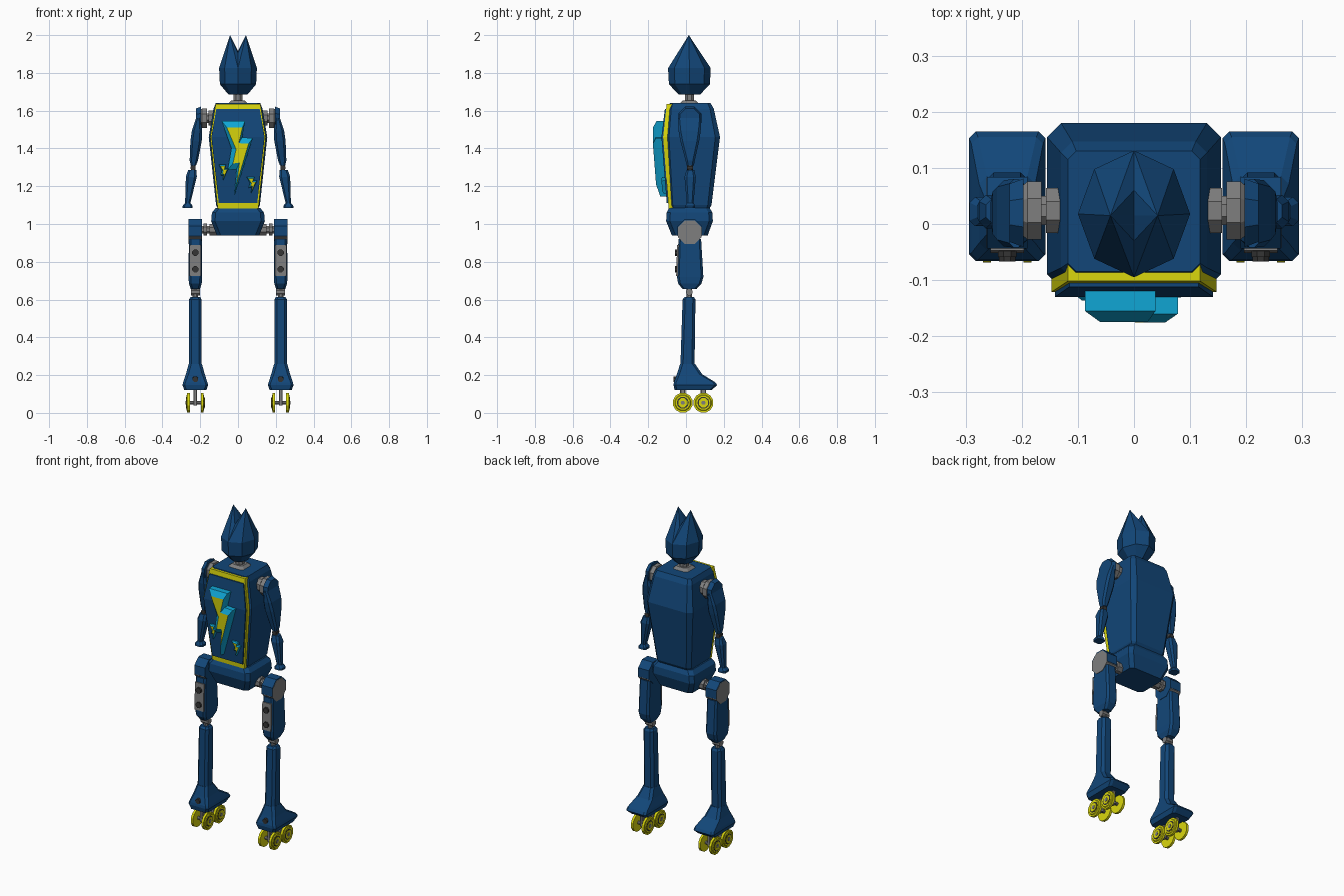
import bpy, bmesh
from math import pi, cos, sin
from mathutils import Vector, Matrix


def material(name, col):
    m = bpy.data.materials.new(name)
    m.diffuse_color = (*col, 1)
    return m


NAVY = material("navy blue", (0.006, 0.062, 0.19))
CYAN = material("bright cyan", (0.005, 0.38, 0.66))
YELLOW = material("yellow", (0.70, 0.68, 0.004))
GREY = material("joint grey", (0.21, 0.21, 0.21))
DARK = material("dark bolt", (0.035, 0.035, 0.035))


def finish(name, bm, *mats):
    bmesh.ops.recalc_face_normals(bm, faces=bm.faces)
    me = bpy.data.meshes.new(name)
    bm.to_mesh(me)
    bm.free()
    for m in mats:
        me.materials.append(m)
    ob = bpy.data.objects.new(name, me)
    bpy.context.collection.objects.link(ob)
    return ob


def loft(name, rings, *mats, cap_index=0):
    """Skin a stack of equal-length rings and cap both ends."""
    bm = bmesh.new()
    vs = [[bm.verts.new(p) for p in r] for r in rings]
    n = len(vs[0])
    for a, b in zip(vs, vs[1:]):
        for i in range(n):
            j = (i + 1) % n
            bm.faces.new((a[i], a[j], b[j], b[i]))
    bm.faces.new(vs[0])
    bm.faces.new(vs[-1]).material_index = cap_index
    return finish(name, bm, *mats)


def rect(z, x0, x1, y0, y1, c):
    """Horizontal rectangle with cut corners."""
    return [(x0 + c, y0, z), (x1 - c, y0, z), (x1, y0 + c, z), (x1, y1 - c, z),
            (x1 - c, y1, z), (x0 + c, y1, z), (x0, y1 - c, z), (x0, y0 + c, z)]


def block(name, secs, mat, s=1):
    """Loft of cut-corner rectangles, mirrored in x by s."""
    return loft(name, [[(s * x, y, z) for x, y, z in rect(*q)] for q in secs], mat)


def cyl(name, p, q, r, mat, sides=8, r2=None):
    """Cylinder or cone from p to q."""
    p, q = Vector(p), Vector(q)
    bm = bmesh.new()
    rot = (q - p).to_track_quat('Z', 'Y').to_matrix().to_4x4()
    bmesh.ops.create_cone(bm, cap_ends=True, segments=sides, radius1=r,
                          radius2=r if r2 is None else r2, depth=(q - p).length,
                          matrix=Matrix.Translation((p + q) / 2) @ rot @ Matrix.Rotation(pi / sides, 4, 'Z'))
    return finish(name, bm, mat)


# Head: octagonal bowl with two pointed ears
def head_ring(z, k):
    return [(0.1 * k * cos(i * pi / 4), 0.018 + 0.113 * k * sin(i * pi / 4), z) for i in range(8)]


loft("head", [head_ring(1.685, 0.5), head_ring(1.74, 0.96), head_ring(1.825, 1)], NAVY)
for s, side in ((1, "right"), (-1, "left")):
    bm = bmesh.new()
    pts = [p for p in head_ring(1.825, 1) if p[0] * s > -0.001]
    pts += [(0, -0.03, 1.905), (0, 0.06, 1.905), (0, 0.015, 1.915), (s * 0.042, 0.015, 2.0)]
    for p in pts:
        bm.verts.new(p)
    bmesh.ops.convex_hull(bm, input=bm.verts)
    finish("ear_" + side, bm, NAVY)

# Neck
cyl("neck", (0, 0.018, 1.63), (0, 0.018, 1.70), 0.026, GREY)
block("neck_base", [(1.63, -0.06, 0.06, -0.04, 0.075, 0.015),
                    (1.655, -0.035, 0.035, -0.015, 0.05, 0.012)], GREY)

# Torso, with a yellow frame and navy panel on its front
block("torso", [(1.075, -0.105, 0.105, -0.08, 0.12, 0.015),
                (1.10, -0.116, 0.116, -0.09, 0.135, 0.02),
                (1.46, -0.155, 0.155, -0.115, 0.18, 0.025),
                (1.61, -0.13, 0.13, -0.098, 0.147, 0.02),
                (1.64, -0.118, 0.118, -0.085, 0.13, 0.015)], NAVY)


def panel(name, outline, depth, mat):
    full = [(x, y, z) for x, y, z in outline] + [(-x, y, z) for x, y, z in reversed(outline)]
    bm = bmesh.new()
    n = len(outline)
    rows = [[bm.verts.new((k * x, y + d, z)) for k in (-1, 1) for d in (0, depth)] for x, y, z in outline]
    for a, b in zip(rows, rows[1:]):
        for i, j in ((0, 2), (2, 3), (3, 1), (1, 0)):
            bm.faces.new((a[i], a[j], b[j], b[i]))
    for r in (rows[0], rows[-1]):
        bm.faces.new((r[0], r[2], r[3], r[1]))
    return finish(name, bm, mat)


panel("chest_frame", [(0.108, -0.092, 1.083), (0.147, -0.121, 1.46), (0.118, -0.102, 1.636)], 0.03, YELLOW)
panel("chest_panel", [(0.102, -0.102, 1.112), (0.141, -0.130, 1.46), (0.115, -0.112, 1.608)], 0.03, NAVY)

# Lightning emblems: bevelled cyan plate with a yellow face
OUTER = [(-.087, 1.545), (.038, 1.545), (.022, 1.458), (.078, 1.455),
         (-.02, 1.145), (-.008, 1.29), (-.055, 1.285), (-.035, 1.40)]
INNER = [(-.06, 1.512), (.024, 1.512), (.004, 1.428), (.056, 1.425),
         (-.008, 1.21), (.008, 1.325), (-.027, 1.32), (-.01, 1.395)]


def emblem(name, cx, cz, kx, kz, thick):
    def ring(pts, t):
        out = []
        for x, z in pts:
            x, z = cx + x * kx, cz + (z - 1.345) * kz
            surf = -0.128 + (max(0, 1.46 - z) * 0.078 + max(0, z - 1.46) * 0.06)
            out.append((x, surf - t, z))
        return out
    loft(name, [ring(OUTER, -0.01), ring(OUTER, thick * 0.65), ring(INNER, thick)], CYAN, YELLOW, cap_index=1)


emblem("large_bolt", 0, 1.345, 1, 1, 0.05)
emblem("small_bolt_left", -0.075, 1.27, 0.3, 0.22, 0.02)
emblem("small_bolt_right", 0.075, 1.205, 0.34, 0.22, 0.02)

# Pelvis
block("pelvis", [(0.94, -0.112, 0.112, -0.075, 0.115, 0.02),
                 (1.015, -0.142, 0.142, -0.105, 0.142, 0.02),
                 (1.06, -0.138, 0.138, -0.103, 0.140, 0.02),
                 (1.085, -0.118, 0.118, -0.09, 0.125, 0.02)], NAVY)

LX, CY = 0.226, 0.02   # leg centre in x, limb centre in y
for s, side in ((1, "right"), (-1, "left")):
    def xcyl(name, x0, x1, y, z, r, mat, sides=8, r2=None):
        return cyl(name + "_" + side, (s * x0, y, z), (s * x1, y, z), r, mat, sides, r2)

    # Shoulder joint
    xcyl("shoulder_socket", 0.12, 0.157, 0.024, 1.56, 0.043, GREY)
    xcyl("shoulder_axle", 0.15, 0.17, 0.024, 1.56, 0.028, GREY)
    xcyl("shoulder_disc", 0.165, 0.19, 0.024, 1.56, 0.056, GREY)
    xcyl("shoulder_cone", 0.19, 0.205, 0.024, 1.56, 0.056, GREY, 8, 0.042)

    # Upper arm: rounded shoulder cap and tapering arm
    xcyl("shoulder_cap", 0.197, 0.222, CY, 1.56, 0.066, NAVY, 8, 0.056)
    block("upper_arm_" + side, [(1.31, 0.222, 0.250, 0.003, 0.042, 0.008),
                                (1.335, 0.212, 0.256, -0.002, 0.046, 0.01),
                                (1.44, 0.192, 0.252, -0.030, 0.070, 0.012),
                                (1.495, 0.190, 0.244, -0.040, 0.078, 0.012),
                                (1.56, 0.198, 0.222, -0.042, 0.080, 0.008)], NAVY, s)
    cyl("elbow_" + side, (s * 0.238, 0.022, 1.275), (s * 0.236, 0.022, 1.32), 0.013, GREY)
    cyl("elbow_pin_" + side, (s * 0.238, 0.006, 1.298), (s * 0.238, 0.038, 1.298), 0.015, DARK)

    # Forearm with flared cuff
    block("forearm_" + side, [(1.085, 0.240, 0.293, -0.004, 0.048, 0.01),
                              (1.096, 0.240, 0.293, -0.004, 0.048, 0.01),
                              (1.112, 0.252, 0.280, 0.004, 0.040, 0.008),
                              (1.25, 0.218, 0.276, -0.008, 0.052, 0.012),
                              (1.285, 0.220, 0.264, 0.002, 0.044, 0.01)], NAVY, s)

    # Hip joint
    xcyl("hip_socket", 0.10, 0.150, CY, 0.97, 0.032, GREY)
    xcyl("hip_axle", 0.14, 0.20, CY, 0.97, 0.022, GREY)
    xcyl("hip_disc", 0.165, 0.182, CY, 0.97, 0.034, GREY)
    xcyl("hip_cap", LX - 0.036, LX + 0.036, CY, 0.962, 0.069, NAVY)
    xcyl("hip_rim", LX - 0.033, LX + 0.037, CY, 0.956, 0.068, GREY)

    # Thigh with bolted front plate
    block("thigh_" + side, [(0.655, LX - 0.024, LX + 0.024, -0.018, 0.055, 0.010),
                            (0.685, LX - 0.034, LX + 0.034, -0.042, 0.082, 0.012),
                            (0.72, LX - 0.036, LX + 0.036, -0.048, 0.092, 0.012),
                            (0.92, LX - 0.034, LX + 0.034, -0.040, 0.080, 0.010)], NAVY, s)
    plate = [(0.196, -0.052, 0.725), (0.256, -0.052, 0.725), (0.256, -0.047, 0.89), (0.196, -0.047, 0.89)]
    loft("thigh_plate_" + side, [[(s * x, y + d, z) for x, y, z in plate] for d in (0, 0.009)], GREY)
    for z in (0.76, 0.848):
        cyl("thigh_bolt_" + side, (s * LX, -0.03, z), (s * LX, -0.059, z), 0.018, DARK)

    # Knee
    cyl("knee_" + side, (s * LX, 0.017, 0.60), (s * LX, 0.017, 0.67), 0.015, GREY)
    xcyl("knee_pin", LX - 0.024, LX + 0.024, 0.017, 0.64, 0.019, GREY)

    # Shin and foot
    block("shin_" + side, [(0.24, LX - 0.034, LX + 0.034, -0.030, 0.045, 0.014),
                           (0.60, LX - 0.033, LX + 0.033, -0.018, 0.050, 0.014),
                           (0.613, LX - 0.026, LX + 0.026, -0.008, 0.042, 0.012)], NAVY, s)
    block("foot_" + side, [(0.12, LX - 0.058, LX + 0.058, -0.060, 0.135, 0.012),
                           (0.147, LX - 0.068, LX + 0.068, -0.066, 0.165, 0.012),
                           (0.162, LX - 0.064, LX + 0.064, -0.064, 0.155, 0.012),
                           (0.205, LX - 0.050, LX + 0.050, -0.048, 0.085, 0.014),
                           (0.26, LX - 0.035, LX + 0.035, -0.031, 0.048, 0.014)], NAVY, s)
    cyl("foot_bolt_" + side, (s * LX, -0.04, 0.18), (s * LX, -0.066, 0.178), 0.016, DARK)

    # Skate wheels: two axles, two wheels each
    for y in (-0.017, 0.092):
        block("wheel_strut_" + side, [(0.04, LX - 0.01, LX + 0.01, y - 0.014, y + 0.014, 0.004),
                                      (0.125, LX - 0.01, LX + 0.01, y - 0.014, y + 0.014, 0.004)], GREY, s)
        xcyl("wheel_axle", LX - 0.045, LX + 0.045, y, 0.054, 0.010, GREY)
        for k in (-1, 1):
            x = LX + k * 0.036
            xcyl("wheel", x - 0.007, x + 0.007, y, 0.0535, 0.0535, YELLOW, 12)
            xcyl("wheel_bevel", x, x + k * 0.011, y, 0.0535, 0.050, YELLOW, 12, 0.040)
            xcyl("wheel_groove", x, x + k * 0.012, y, 0.0535, 0.032, DARK, 10)
            xcyl("wheel_hub", x, x + k * 0.014, y, 0.0535, 0.026, YELLOW, 8)
            xcyl("hub_nut", x, x + k * 0.016, y, 0.0535, 0.012, GREY, 6)
